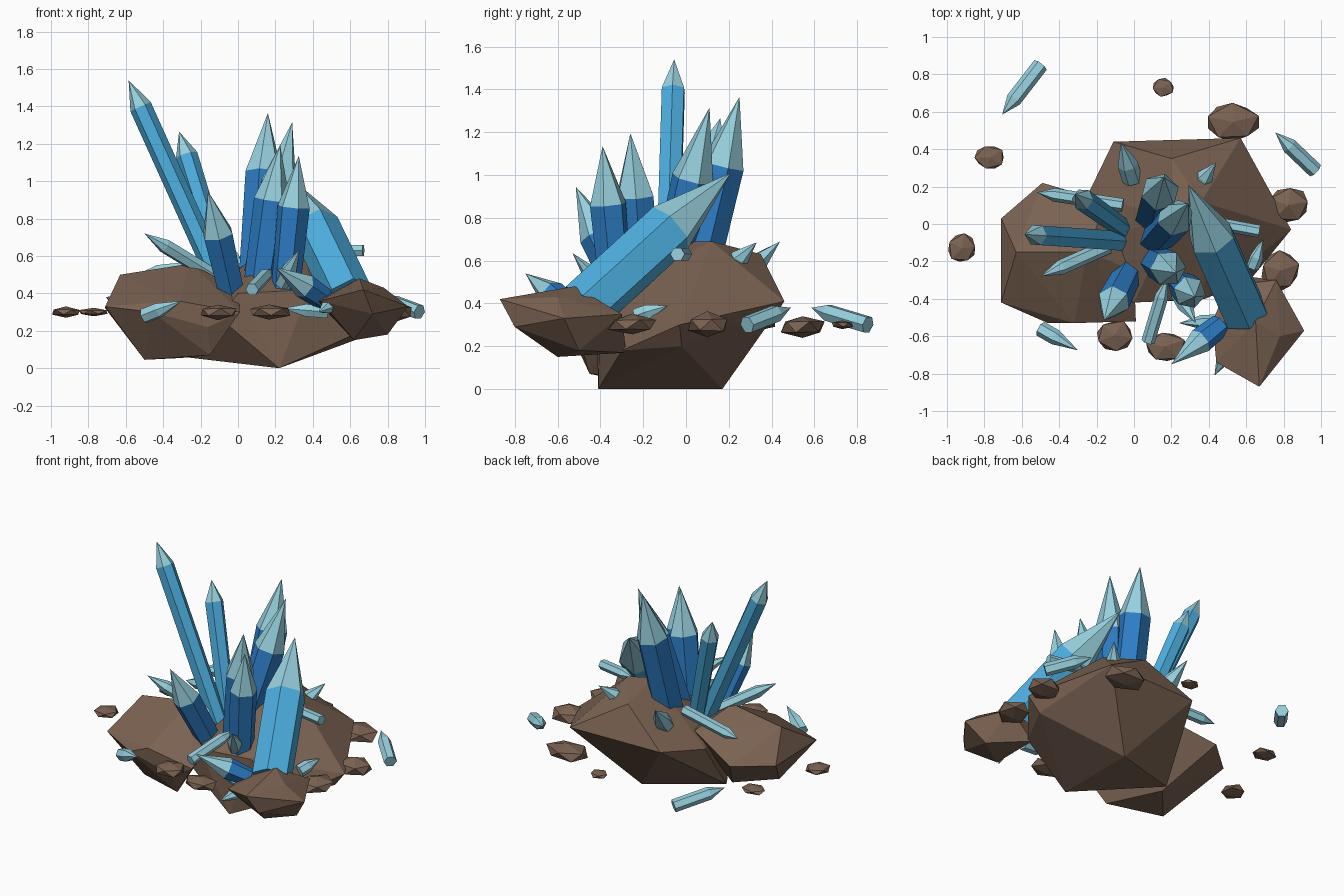
import bpy, bmesh, math, random
from mathutils import Vector, Matrix

random.seed(4)
default_cube = bpy.data.objects.get("Cube")
if default_cube:
    bpy.data.objects.remove(default_cube, do_unlink=True)


def make_material(name, red, green, blue):
    material = bpy.data.materials.new(name)
    material.use_nodes = True
    colour = (red, green, blue, 1)
    material.diffuse_color = colour
    for node in material.node_tree.nodes:
        if node.type == "BSDF_PRINCIPLED":
            node.inputs["Base Color"].default_value = colour
    return material


brown_stone = make_material("brown stone", .195, .122, .084)
pale_ice = make_material("pale ice blue", .31, .63, .73)
bright_blue = make_material("bright blue", .075, .43, .75)
deep_blue = make_material("deep blue", .027, .21, .57)


def add_object(name, bm, materials):
    bmesh.ops.recalc_face_normals(bm, faces=bm.faces)
    mesh = bpy.data.meshes.new(name)
    bm.to_mesh(mesh)
    bm.free()
    for material in materials:
        mesh.materials.append(material)
    obj = bpy.data.objects.new(name, mesh)
    bpy.context.collection.objects.link(obj)


def boulder(name, points):
    """Faceted rock wrapped around a few corner points."""
    bm = bmesh.new()
    for point in points:
        bm.verts.new(point)
    bmesh.ops.convex_hull(bm, input=list(bm.verts))
    loose = [vert for vert in bm.verts if not vert.link_faces]
    bmesh.ops.delete(bm, geom=loose, context="VERTS")
    add_object(name, bm, [brown_stone])


def pebble(name, centre, size):
    """Small flattened rock with twenty facets."""
    bm = bmesh.new()
    bmesh.ops.create_icosphere(bm, subdivisions=1, radius=1)
    bmesh.ops.rotate(bm, verts=bm.verts,
                     matrix=Matrix.Rotation(random.uniform(0, math.pi), 3, "Z"))
    for vert in bm.verts:
        stretch = random.uniform(.98, 1.18)
        vert.co = Vector(centre) + Vector(
            [part * extent * stretch for part, extent in zip(vert.co, size)])
    add_object(name, bm, [brown_stone])


def crystal(name, base, tip, radius, tip_share, shaft_material, narrowing=.88, twist=0):
    """Six-sided shaft with a flat base and a pale pointed tip."""
    base, tip = Vector(base), Vector(tip)
    axis = tip - base
    turn = axis.to_track_quat("Z", "Y")
    bm = bmesh.new()

    def ring(along, ring_radius):
        corners = []
        for side in range(6):
            angle = math.tau * side / 6 + math.radians(twist)
            offset = Vector((math.cos(angle), math.sin(angle), 0)) * ring_radius
            corners.append(bm.verts.new(base + axis * along + turn @ offset))
        return corners

    lower = ring(0, radius * narrowing)
    upper = ring(1 - tip_share, radius)
    apex = bm.verts.new(tip)
    bm.faces.new(lower)
    for side in range(6):
        following = (side + 1) % 6
        bm.faces.new((lower[side], lower[following], upper[following], upper[side]))
        point_face = bm.faces.new((upper[side], upper[following], apex))
        point_face.material_index = 1
    add_object(name, bm, [shaft_material, pale_ice])


# Large boulders forming the base
boulder("back_boulder", [
    (.22, -.41, 0), (.22, .17, 0), (-.29, -.03, .06), (-.25, .15, .36),
    (-.11, .44, .41), (.57, .46, .41), (.84, -.03, .3), (.76, -.02, .2),
    (.2, .35, .63), (.36, .12, .69), (.22, .04, .69), (-.1, -.05, .45),
    (0, -.42, .4), (.38, -.4, .42), (.62, -.3, .18), (-.1, -.4, .27)])
boulder("left_boulder", [
    (-.5, -.31, .045), (-.15, -.45, .07), (-.3, -.08, .055), (-.63, -.15, .5),
    (-.25, -.15, .56), (-.32, -.53, .36), (.01, -.52, .3), (0, -.25, .42),
    (-.15, .12, .45), (-.16, -.52, .22), (-.49, .22, .33), (-.71, .03, .32),
    (-.71, -.42, .33), (-.46, -.53, .3)])
boulder("front_right_boulder", [
    (.67, -.87, .42), (.72, -.8, .29), (.91, -.57, .33), (.76, -.3, .35),
    (.42, -.52, .36), (.44, -.74, .36), (.65, -.52, .48), (.62, -.6, .15),
    (.8, -.5, .18), (.6, -.28, .17), (.78, -.6, .43), (.5, -.33, .3)])

# Pebbles scattered around the base
pebbles = [
    ((.155, .73, .3), (.06, .05, .02)),
    ((.53, .545, .29), (.14, .1, .05)),
    ((-.77, .355, .3), (.08, .065, .02)),
    ((-.92, -.13, .3), (.08, .08, .028)),
    ((.825, .1, .3), (.115, .095, .055)),
    ((.78, -.25, .3), (.105, .11, .045)),
    ((-.105, -.595, .3), (.1, .083, .037)),
    ((.165, -.655, .3), (.11, .083, .038)),
]
for number, (centre, size) in enumerate(pebbles, start=1):
    pebble(f"pebble_{number}", centre, size)

# Tall bright crystals
crystal("tall_left_crystal", (-.07, -.09, .4), (-.585, -.055, 1.54), .06, .125,
        bright_blue, narrowing=1, twist=30)
crystal("slim_back_crystal", (-.05, -.03, .42), (-.315, .16, 1.265), .06, .15, bright_blue)
crystal("leaning_right_crystal", (.595, -.48, .38), (.29, .21, 1.01), .13, .41,
        bright_blue, narrowing=1, twist=25)

# Deep blue cluster in the middle
crystal("small_left_crystal", (-.03, -.26, .38), (-.16, -.515, .945), .088, .4, deep_blue)
crystal("back_cluster_crystal", (.1, .02, .42), (.16, .25, 1.365), .103, .34,
        deep_blue, narrowing=1, twist=30)
crystal("middle_cluster_crystal", (.1, -.1, .42), (.29, .11, 1.315), .1, .37, deep_blue)
crystal("centre_cluster_crystal", (.11, -.2, .4), (.225, -.26, 1.195), .097, .37, deep_blue)
crystal("front_cluster_crystal", (.25, -.32, .38), (.325, -.39, 1.135), .088, .36, deep_blue)
crystal("low_front_crystal", (.46, -.54, .37), (.2, -.75, .54), .07, .6, deep_blue)

# Pale shards bedded in the rocks and floating nearby
shards = [
    ("left_long_shard", (-.14, -.12, .5), (-.5, -.28, .72), .04, .3),
    ("left_flat_shard", (-.06, .1, .56), (-.52, .17, .51), .036, .2),
    ("left_front_shard", (-.5, -.56, .28), (-.3, -.675, .36), .042, .6),
    ("front_blunt_shard", (.075, -.63, .42), (.18, -.28, .53), .036, .3),
    ("front_upright_shard", (.24, -.37, .45), (.33, -.53, .635), .045, .6),
    ("front_flat_shard", (.48, -.52, .3), (.24, -.53, .32), .038, .5),
    ("front_low_shard", (.5, -.68, .34), (.43, -.81, .3), .035, .6),
    ("back_left_shard", (-.01, .24, .5), (-.07, .44, .69), .055, .6),
    ("back_right_shard", (.34, .2, .56), (.44, .33, .685), .045, .6),
    ("right_blunt_shard", (.67, -.04, .63), (.4, .01, .63), .034, .3),
    ("right_small_shard", (.63, -.23, .34), (.69, -.085, .39), .04, .6),
    ("floating_left_shard", (-.5, .85, .3), (-.705, .585, .38), .042, .3),
    ("floating_right_shard", (.97, .285, .3), (.755, .49, .38), .042, .35),
]
for name, base, tip, radius, tip_share in shards:
    crystal(name, base, tip, radius, tip_share, pale_ice, narrowing=1)
